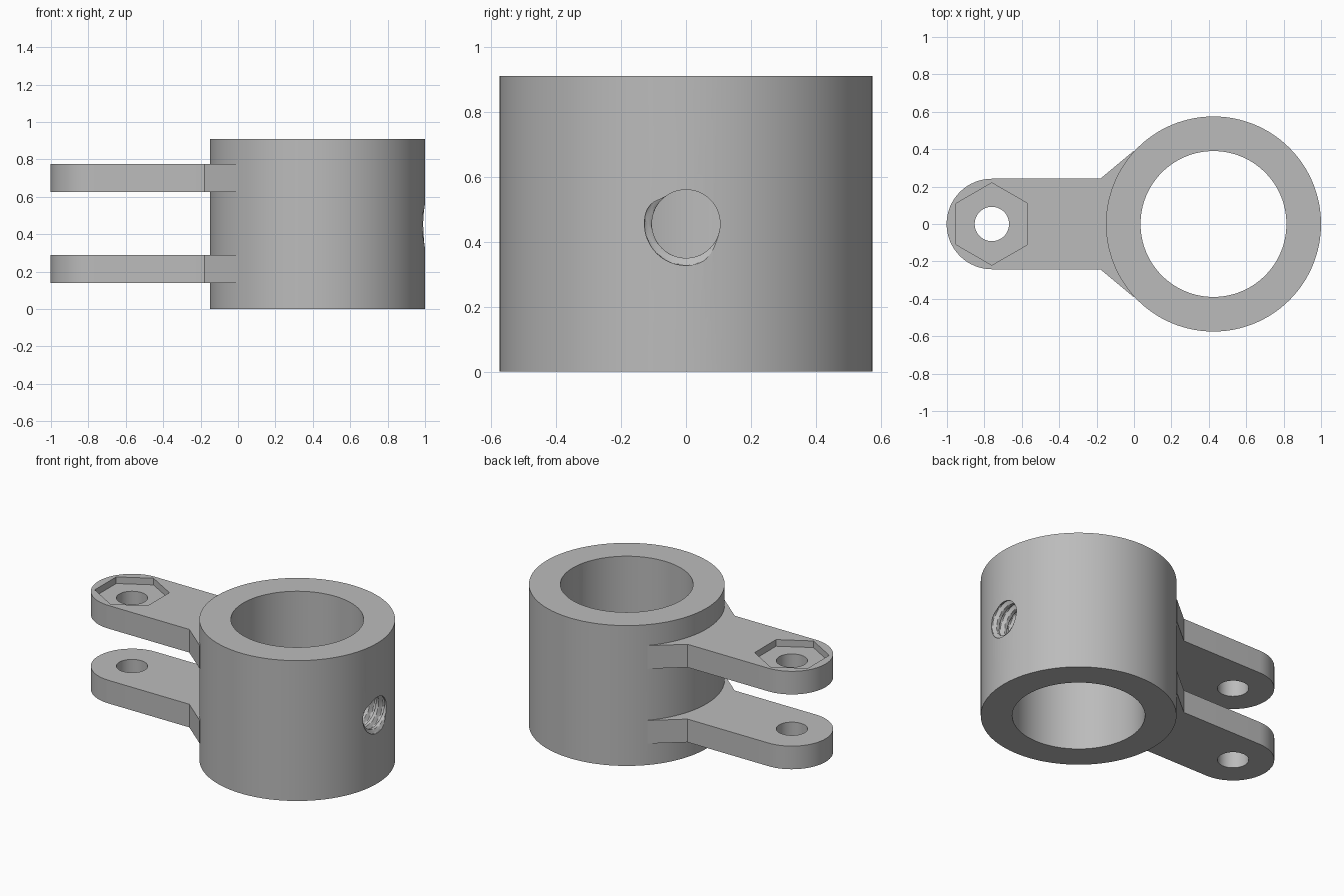
import bpy, bmesh, math
from mathutils import Vector

if "Cube" in bpy.data.objects:
    bpy.data.objects.remove(bpy.data.objects["Cube"])

RING_X, RING_R, BORE_R, HEIGHT = 0.425, 0.575, 0.39, 0.91
EYE_X, EYE_R, BOLT_R = -0.76, 0.242, 0.092
ARM_T = 0.15

grey = bpy.data.materials.new("plain grey")
grey.use_nodes = True
grey.diffuse_color = (0.5, 0.5, 0.5, 1)
grey.node_tree.nodes["Principled BSDF"].inputs["Base Color"].default_value = (0.5, 0.5, 0.5, 1)


def make_object(name, bm):
    bmesh.ops.recalc_face_normals(bm, faces=bm.faces)
    mesh = bpy.data.meshes.new(name)
    bm.to_mesh(mesh)
    bm.free()
    mesh.materials.append(grey)
    obj = bpy.data.objects.new(name, mesh)
    bpy.context.collection.objects.link(obj)
    return obj


def prism(name, outline, z0, z1):
    """Extrude a closed xy outline from z0 up to z1."""
    bm = bmesh.new()
    face = bm.faces.new([bm.verts.new((x, y, z0)) for x, y in outline])
    grown = bmesh.ops.extrude_face_region(bm, geom=[face])["geom"]
    top = [v for v in grown if isinstance(v, bmesh.types.BMVert)]
    bmesh.ops.translate(bm, verts=top, vec=Vector((0, 0, z1 - z0)))
    return make_object(name, bm)


def arc(cx, r, n, start=0.0, sweep=math.tau, closed=True):
    steps = n if closed else n - 1
    return [(cx + r * math.cos(start + sweep * i / steps),
             r * math.sin(start + sweep * i / steps)) for i in range(n)]


def combine(target, other, operation):
    mod = target.modifiers.new(other.name, "BOOLEAN")
    mod.operation, mod.solver, mod.object = operation, "EXACT", other
    bpy.context.view_layer.objects.active = target
    bpy.ops.object.modifier_apply(modifier=mod.name)
    bpy.data.objects.remove(other)


def thread_cutter(x0, x1, rows=72, cols=64):
    """Rod along x whose radius follows a helical thread."""
    minor, depth, pitch = 0.105, 0.023, 0.06
    bm = bmesh.new()
    rings = []
    for i in range(rows + 1):
        x = x0 + (x1 - x0) * i / rows
        ring = []
        for j in range(cols):
            a = math.tau * j / cols
            u = (x - 0.993) / pitch - (a / math.tau - 0.63)
            d = abs(u - round(u))
            r = minor + depth * min(1, max(0, (0.32 - d) / 0.2))
            ring.append(bm.verts.new((x, r * math.cos(a), HEIGHT / 2 + r * math.sin(a))))
        rings.append(ring)
    for a, b in zip(rings, rings[1:]):
        for j in range(cols):
            k = (j + 1) % cols
            bm.faces.new((a[j], a[k], b[k]))
            bm.faces.new((a[j], b[k], b[j]))
    bm.faces.new(rings[0])
    bm.faces.new(rings[-1])
    return make_object("thread_cutter", bm)


# Collar body
bracket = prism("clevis_collar", arc(RING_X, RING_R, 128), 0, HEIGHT)

# Two flared arms with rounded ends
arm_outline = arc(EYE_X, EYE_R, 33, math.pi / 2, math.pi, closed=False)
arm_outline += [(-0.18, -EYE_R), (0.0, -0.392), (0.0, 0.392), (-0.18, EYE_R)]
for name, z in (("lower_arm", 0.14), ("upper_arm", 0.625)):
    combine(bracket, prism(name, arm_outline, z, z + ARM_T), "UNION")

# Main bore, bolt holes and hexagonal nut pocket
combine(bracket, prism("bore", arc(RING_X, BORE_R, 128), -0.1, 1), "DIFFERENCE")
combine(bracket, prism("bolt_hole", arc(EYE_X, BOLT_R, 48), -0.1, 1), "DIFFERENCE")
combine(bracket, prism("nut_pocket", arc(EYE_X, 0.22, 6, math.pi / 2), 0.732, 0.9), "DIFFERENCE")

# Threaded set-screw hole through the collar wall
combine(bracket, thread_cutter(0.72, 1.05), "DIFFERENCE")

# Smooth round walls, crisp edges
bpy.ops.object.select_all(action="DESELECT")
bracket.select_set(True)
bpy.context.view_layer.objects.active = bracket
bpy.ops.object.shade_smooth_by_angle(angle=math.radians(25))
